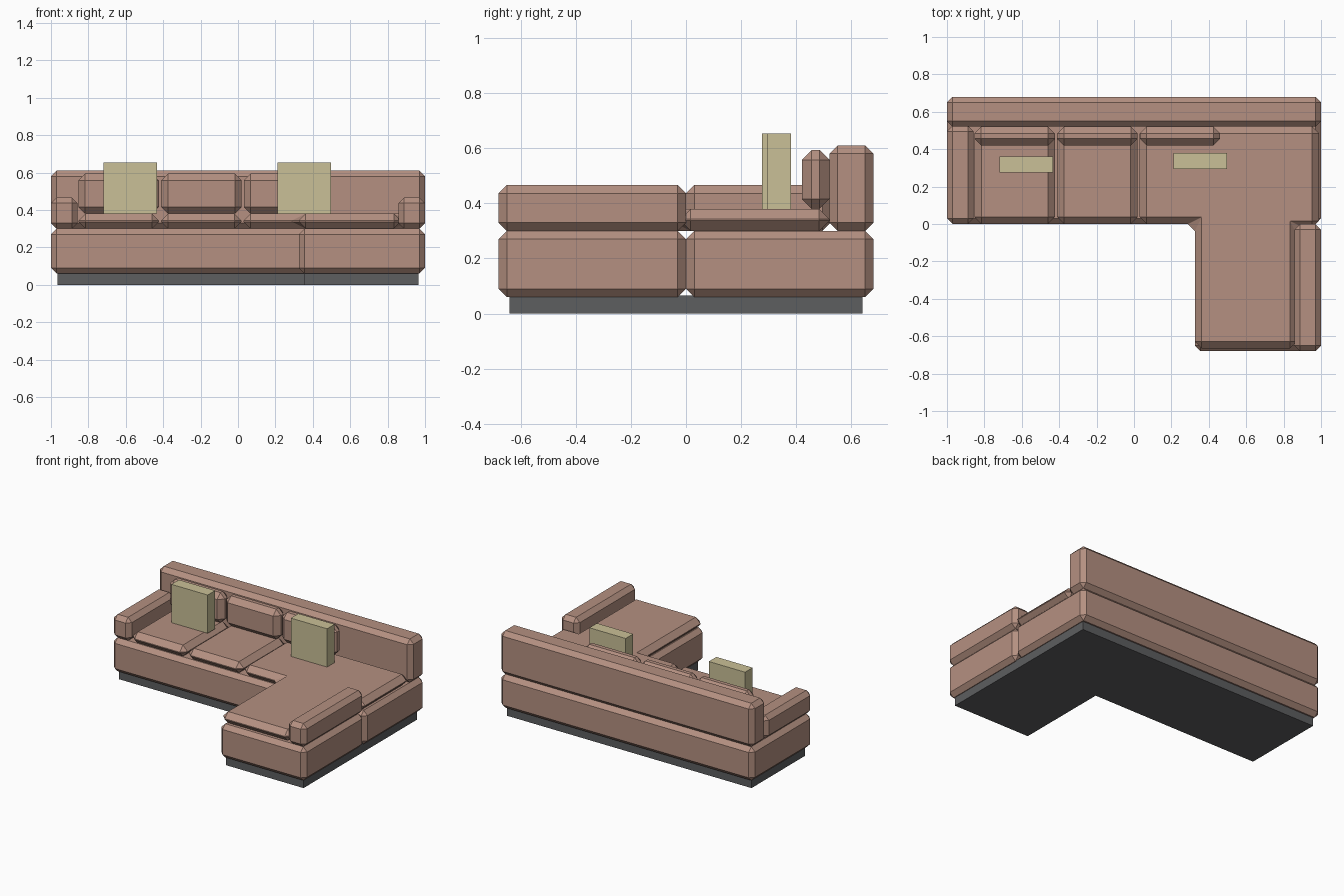
import bpy
import bmesh

cube = bpy.data.objects.get("Cube")
if cube:
    bpy.data.objects.remove(cube, do_unlink=True)


def material(name, rgb):
    mat = bpy.data.materials.new(name)
    mat.use_nodes = True
    mat.diffuse_color = (*rgb, 1)
    mat.node_tree.nodes["Principled BSDF"].inputs["Base Color"].default_value = (*rgb, 1)
    return mat


fabric = material("dusty pink fabric", (0.46, 0.28, 0.22))
pillow_cloth = material("pale olive cloth", (0.59, 0.53, 0.31))
plinth_grey = material("dark grey plinth", (0.11, 0.112, 0.117))


def slab(name, outline, z, mat, bevel=0):
    """Extrude a counter-clockwise outline from z[0] to z[1] and chamfer its edges."""
    bm = bmesh.new()
    face = bm.faces.new([bm.verts.new((x, y, z[0])) for x, y in outline])
    top = bmesh.ops.extrude_face_region(bm, geom=[face])["geom"]
    for v in top:
        if isinstance(v, bmesh.types.BMVert):
            v.co.z = z[1]
    bmesh.ops.recalc_face_normals(bm, faces=bm.faces[:])
    mesh = bpy.data.meshes.new(name)
    bm.to_mesh(mesh)
    bm.free()
    mesh.materials.append(mat)
    obj = bpy.data.objects.new(name, mesh)
    bpy.context.collection.objects.link(obj)
    if bevel:
        mod = obj.modifiers.new("chamfer", "BEVEL")
        mod.width = bevel
        mod.segments = 1
        mod.limit_method = 'ANGLE'
    return obj


def box(name, x, y, z, mat=fabric, bevel=0.03):
    outline = [(x[0], y[0]), (x[1], y[0]), (x[1], y[1]), (x[0], y[1])]
    return slab(name, outline, z, mat, bevel)


# L-shaped plinth
slab("plinth", [(-0.965, 0.04), (0.355, 0.04), (0.355, -0.64), (0.965, -0.64),
                (0.965, 0.64), (-0.965, 0.64)], (0, 0.065), plinth_grey)

# Upholstered bases, back and arms
box("main_base", (-1, 1), (0, 0.68), (0.06, 0.3))
box("chaise_base", (0.325, 1), (-0.68, 0), (0.06, 0.3))
box("backrest", (-1, 1), (0.52, 0.68), (0.3, 0.61))
box("right_arm", (-1, -0.858), (0, 0.525), (0.3, 0.466))
box("left_arm", (0.858, 1), (-0.68, 0), (0.3, 0.466))

# Seat and back cushions
for i in range(3):
    x0 = -0.853 + i * 0.442
    span = (x0, x0 + 0.43)
    if i < 2:
        box(f"seat_cushion_{i + 1}", span, (0, 0.52), (0.3, 0.38), bevel=0.037)
    box(f"back_cushion_{i + 1}", span, (0.42, 0.52), (0.38, 0.594), bevel=0.036)

# L-shaped chaise cushion
slab("chaise_cushion", [(0.03, 0), (0.325, 0), (0.325, -0.665), (0.87, -0.665),
                        (0.87, -0.02), (0.99, -0.02), (0.99, 0.52), (0.03, 0.52)],
     (0.3, 0.38), fabric, 0.037)

# Loose throw pillows
box("right_pillow", (-0.718, -0.432), (0.275, 0.36), (0.38, 0.653), pillow_cloth, 0)
box("left_pillow", (0.21, 0.496), (0.295, 0.38), (0.38, 0.653), pillow_cloth, 0)
